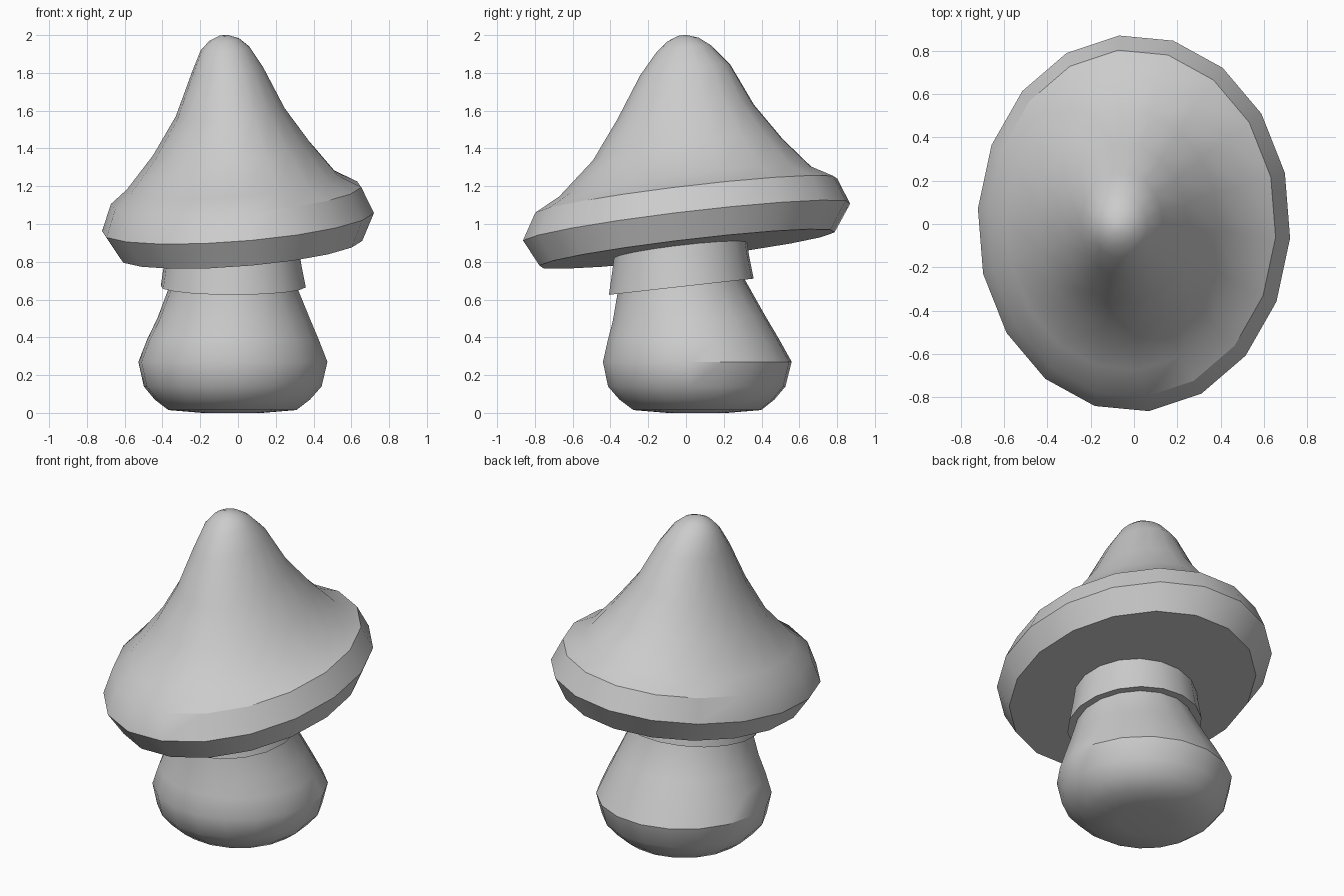
import bpy, bmesh, math

SIDES = 18
PHASE = math.radians(-4.5)


def loft(name, rings, angle):
    """Skin elliptical rings (z, cx, cy, rx, ry, slope_x, slope_y), capped at both ends."""
    bm = bmesh.new()
    loops = []
    for z, cx, cy, rx, ry, sx, sy in rings:
        loop = []
        for i in range(SIDES):
            a = PHASE + 2 * math.pi * i / SIDES
            dx, dy = rx * math.cos(a), ry * math.sin(a)
            loop.append(bm.verts.new((cx + dx, cy + dy, z + sx * dx + sy * dy)))
        loops.append(loop)
    for lo, hi in zip(loops, loops[1:]):
        for i in range(SIDES):
            j = (i + 1) % SIDES
            bm.faces.new((lo[i], lo[j], hi[j], hi[i]))
    bm.faces.new(loops[0][::-1])
    bm.faces.new(loops[-1])
    bmesh.ops.recalc_face_normals(bm, faces=bm.faces)
    mesh = bpy.data.meshes.new(name)
    bm.to_mesh(mesh)
    bm.free()
    ob = bpy.data.objects.new(name, mesh)
    bpy.context.collection.objects.link(ob)
    bpy.ops.object.select_all(action='DESELECT')
    ob.select_set(True)
    bpy.context.view_layer.objects.active = ob
    bpy.ops.object.shade_smooth_by_angle(angle=math.radians(angle))
    return ob


# Tilted oval cap: flat underside, bevelled rim, flared cone with rounded tip
cap = [
    (0.868, 0.015, 0.005, 0.645, 0.785),
    (1.010, 0.000, 0.003, 0.722, 0.870),
    (1.150, -0.010, 0.002, 0.665, 0.803),
    (1.220, -0.030, 0.000, 0.560, 0.675),
    (1.393, -0.030, 0.010, 0.420, 0.505),
    (1.590, -0.040, -0.003, 0.290, 0.365),
    (1.815, -0.055, -0.003, 0.190, 0.240),
    (1.928, -0.068, -0.010, 0.130, 0.145),
    (1.975, -0.072, -0.015, 0.080, 0.085),
    (1.997, -0.075, -0.020, 0.025, 0.025),
]
loft("cap", [r + (0.078, 0.118) for r in cap], 32)

# Bulbous stem, leaning slightly and narrowing into the cap
stem = [
    (0.000, -0.030, 0.060, 0.16, 0.0),
    (0.015, -0.030, 0.060, 0.340, 0.0),
    (0.070, -0.030, 0.058, 0.412, 0.0),
    (0.140, -0.028, 0.057, 0.472, 0.0),
    (0.270, -0.027, 0.060, 0.502, 0.0),
    (0.390, -0.027, 0.040, 0.455, 0.0),
    (0.500, -0.023, 0.015, 0.405, 0.04),
    (0.665, -0.025, -0.025, 0.340, 0.11),
    (0.950, -0.030, -0.030, 0.300, 0.11),
]
loft("stem", [(z, x, y, r, r, 0.0, s) for z, x, y, r, s in stem], 35)

# Collar hanging from the cap around the top of the stem
collar = [
    (0.672, -0.025, -0.025, 0.320),
    (0.668, -0.025, -0.025, 0.385),
    (0.790, -0.028, -0.028, 0.364),
    (0.960, -0.030, -0.030, 0.340),
]
loft("collar", [(z, x, y, r, r, 0.0, 0.112) for z, x, y, r in collar], 35)
